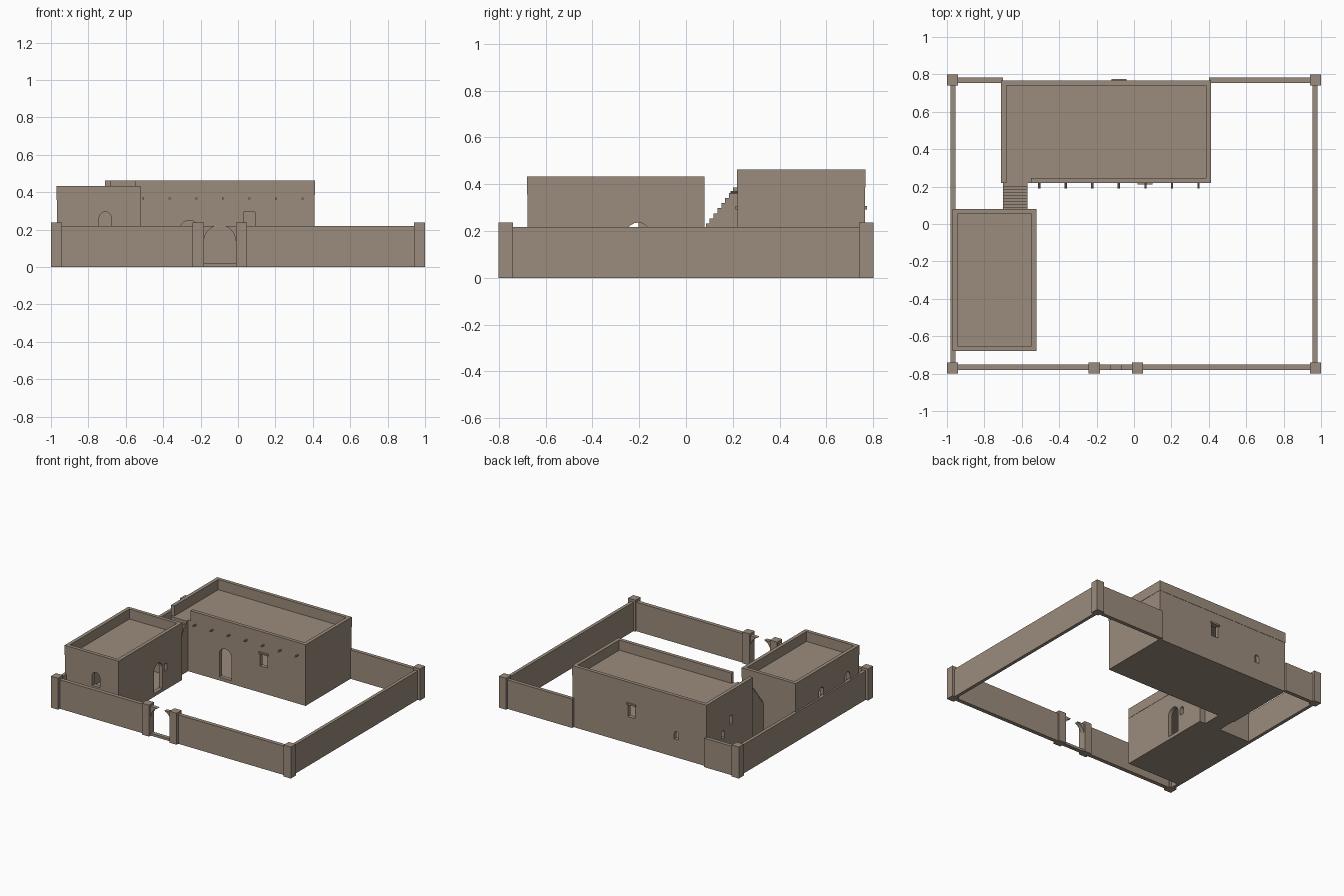
import bpy, bmesh, math
from mathutils import Vector

if "Cube" in bpy.data.objects:
    bpy.data.objects.remove(bpy.data.objects["Cube"])

CLAY = (0.33, 0.265, 0.205, 1)
clay = bpy.data.materials.new("mud plaster")
clay.use_nodes = True
clay.diffuse_color = CLAY
clay.node_tree.nodes["Principled BSDF"].inputs["Base Color"].default_value = CLAY


def finish(name, bm):
    bmesh.ops.recalc_face_normals(bm, faces=bm.faces)
    mesh = bpy.data.meshes.new(name)
    bm.to_mesh(mesh)
    bm.free()
    mesh.materials.append(clay)
    obj = bpy.data.objects.new(name, mesh)
    bpy.context.collection.objects.link(obj)
    return obj


def add_box(bm, x, y, z):
    """Box from three (low, high) ranges."""
    corners = bmesh.ops.create_cube(bm, size=1)["verts"]
    for v in corners:
        v.co = Vector([(r[0] + r[1]) / 2 + c * (r[1] - r[0])
                       for r, c in zip((x, y, z), v.co)])


def box(name, x, y, z):
    bm = bmesh.new()
    add_box(bm, x, y, z)
    return finish(name, bm)


def add_prism(bm, profile, axis, low, high):
    """Extrude a (u, z) profile along x or y."""
    def place(u, z, d):
        return (d, u, z) if axis == "x" else (u, d, z)
    face = bm.faces.new([bm.verts.new(place(u, z, low)) for u, z in profile])
    new = bmesh.ops.extrude_face_region(bm, geom=[face])["geom"]
    shift = Vector(place(0, 0, high - low))
    bmesh.ops.translate(bm, vec=shift, verts=[g for g in new if isinstance(g, bmesh.types.BMVert)])


def arch(centre, width, bottom, top, sides=10):
    """Round-headed opening outline."""
    r = width / 2
    head = [(centre + r * math.cos(math.pi * i / sides),
             top - r + r * math.sin(math.pi * i / sides)) for i in range(sides + 1)]
    return [(centre - r, bottom), (centre + r, bottom)] + head


def square(centre, width, bottom, top):
    r = width / 2
    return [(centre - r, bottom), (centre + r, bottom), (centre + r, top), (centre - r, top)]


def cut(target, cutter):
    mod = target.modifiers.new("cut", "BOOLEAN")
    mod.operation, mod.solver, mod.object = "DIFFERENCE", "EXACT", cutter
    bpy.context.view_layer.objects.active = target
    bpy.ops.object.modifier_apply(modifier=mod.name)
    bpy.data.objects.remove(cutter)


def house(name, x, y, roof, openings):
    """Hollow body with openings given as (outline, wall axis, wall position)."""
    t = 0.03
    body = box(name, x, y, (0, roof))
    cut(body, box("room_cutter", (x[0] + t, x[1] - t), (y[0] + t, y[1] - t), (0.02, roof - 0.035)))
    bm = bmesh.new()
    for outline, axis, wall in openings:
        add_prism(bm, outline, axis, wall - 0.04, wall + 0.04)
    cut(body, finish("opening_cutter", bm))


def parapet(name, x, y, z, front_start):
    t, o = 0.027, 0.002
    x, y = (x[0] - o, x[1] + o), (y[0] - o, y[1] + o)
    box(name + "_front", (front_start, x[1]), (y[0], y[0] + t), z)
    box(name + "_back", x, (y[1] - t, y[1]), z)
    box(name + "_west", (x[0], x[0] + t), (y[0], y[1] - t), z)
    box(name + "_east", (x[1] - t, x[1]), (y[0] + t, y[1] - t), z)


# Main house
MX, MY, MROOF = (-0.708, 0.41), (0.22, 0.765), 0.385
house("main_house", MX, MY, MROOF, [
    (arch(-0.26, 0.1, 0.025, 0.25), "y", MY[0]),
    (square(0.06, 0.06, 0.2, 0.295), "y", MY[0]),
    (square(-0.08, 0.06, 0.2, 0.295), "y", MY[1]),
    (arch(-0.455, 0.035, 0.135, 0.195), "y", MY[1]),
    (arch(0.57, 0.04, 0.135, 0.195), "x", MX[0]),
    (arch(0.475, 0.04, 0.205, 0.275), "x", MX[0]),
])
parapet("main_parapet", MX, MY, (MROOF, 0.462), -0.55)

# Window lintels
box("front_lintel", (0.02, 0.1), (0.212, 0.23), (0.293, 0.306))
box("back_lintel", (-0.12, -0.04), (0.755, 0.774), (0.293, 0.306))

# Roof beams poking through the front wall
for i in range(7):
    bm = bmesh.new()
    bmesh.ops.create_cone(bm, segments=8, radius1=0.006, radius2=0.006, depth=0.06, cap_ends=True)
    beam = finish("roof_beam", bm)
    beam.rotation_euler.x = math.pi / 2
    beam.location = (-0.507 + i * 0.142, 0.22, 0.366)

# Small house
SX, SY, SROOF = (-0.968, -0.522), (-0.678, 0.078), 0.357
house("small_house", SX, SY, SROOF, [
    (arch(-0.71, 0.065, 0.19, 0.295), "y", SY[0]),
    (arch(-0.205, 0.1, 0.025, 0.236), "x", SX[1]),
    (arch(-0.115, 0.035, 0.14, 0.2), "x", SX[1]),
    (arch(-0.23, 0.055, 0.2, 0.285), "x", SX[0]),
    (arch(-0.54, 0.055, 0.2, 0.285), "x", SX[0]),
])
parapet("small_parapet", SX, SY, (SROOF, 0.432), SX[0])

# Stairs up to the main roof
steps, y0, y1, z0 = 8, 0.085, 0.2, 0.21
outline = [(0.225, MROOF), (0.225, 0), (0.07, 0), (0.07, z0)]
for i in range(steps):
    y = y0 + (y1 - y0) * i / (steps - 1)
    outline += [(y, z0 + (MROOF - z0) * i / steps), (y, z0 + (MROOF - z0) * (i + 1) / steps)]
bm = bmesh.new()
add_prism(bm, outline, "x", -0.7, -0.57)
finish("stairs", bm)

# Courtyard walls
H = 0.218
box("front_wall_west", (-0.95, -0.23), (-0.78, -0.75), (0, H))
box("front_wall_east", (0.04, 0.95), (-0.78, -0.75), (0, H))
box("back_wall_west", (-0.95, -0.7), (0.755, 0.783), (0, H))
box("back_wall_east", (0.4, 0.95), (0.755, 0.783), (0, H))
for side, name in ((-1, "west_wall"), (1, "east_wall")):
    box(name, (side * 0.968 - 0.0125, side * 0.968 + 0.0125), (-0.75, 0.75), (0, H))

# Corner and gate pillars
for px, py in ((-0.97, -0.77), (0.97, -0.77), (-0.97, 0.77), (0.97, 0.77),
               (-0.212, -0.77), (0.018, -0.77)):
    box("pillar", (px - 0.03, px + 0.03), (py - 0.03, py + 0.03), (0, 0.237))

# Broken gate arch and threshold
GX, R, GZ = -0.097, 0.085, 0.138
for side in (-1, 1):
    curve = [(GX + side * R * math.cos(a), GZ + R * math.sin(a))
             for a in (math.radians(70) * i / 6 for i in range(7))]
    bm = bmesh.new()
    add_prism(bm, curve + [(GX + side * (R + 0.01), H + 0.002), (GX + side * (R + 0.01), GZ)],
              "y", -0.78, -0.75)
    finish("gate_arch", bm)
box("gate_threshold", (-0.19, 0), (-0.78, -0.75), (0, 0.018))
